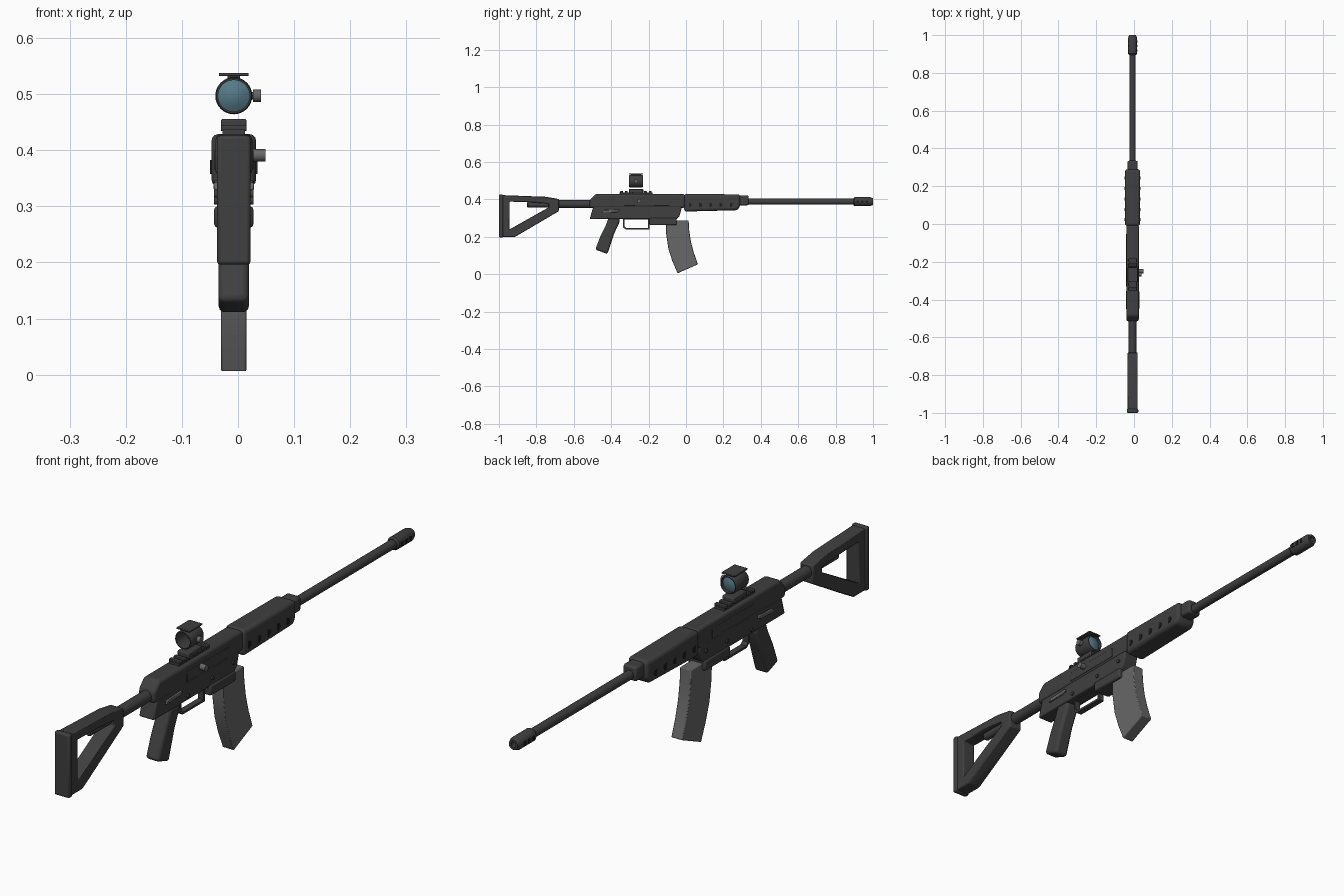
import bpy, bmesh, math

if "Cube" in bpy.data.objects:
    bpy.data.objects.remove(bpy.data.objects["Cube"])

CX = -0.0075  # centre plane of the body


def material(name, rgb):
    m = bpy.data.materials.new(name)
    m.diffuse_color = (*rgb, 1)
    m.use_nodes = True
    m.node_tree.nodes["Principled BSDF"].inputs["Base Color"].default_value = m.diffuse_color
    return m


DARK = material("dark gunmetal", (0.05, 0.05, 0.05))
BLACK = material("slot black", (0.014, 0.014, 0.014))
GREY = material("magazine grey", (0.135, 0.135, 0.14))
GLASS = material("lens blue", (0.09, 0.19, 0.245))


def finish(name, bm, mat, bevel=0.0, segments=2, angle=35):
    bmesh.ops.recalc_face_normals(bm, faces=bm.faces[:])
    me = bpy.data.meshes.new(name)
    bm.to_mesh(me)
    bm.free()
    me.materials.append(mat)
    ob = bpy.data.objects.new(name, me)
    bpy.context.collection.objects.link(ob)
    if bevel:
        b = ob.modifiers.new("Bevel", 'BEVEL')
        b.width, b.segments, b.limit_method = bevel, segments, 'ANGLE'
        b.angle_limit = math.radians(30)
    bpy.ops.object.select_all(action='DESELECT')
    ob.select_set(True)
    bpy.context.view_layer.objects.active = ob
    bpy.ops.object.shade_smooth_by_angle(angle=math.radians(angle))
    return ob


def prism(name, pts, width, mat=DARK, bevel=0.0, x=CX, segments=2):
    """Side outline of (y, z) points given thickness along x."""
    bm = bmesh.new()
    sides = [[bm.verts.new((x + s * width / 2, y, z)) for y, z in pts] for s in (-1, 1)]
    for s in sides:
        bm.faces.new(s)
    n = len(pts)
    for i in range(n):
        j = (i + 1) % n
        bm.faces.new((sides[0][i], sides[0][j], sides[1][j], sides[1][i]))
    return finish(name, bm, mat, bevel, segments)


def frame(name, outer, inner, width, mat=DARK, bevel=0.0):
    """Side outline with a matching hole, given thickness along x."""
    bm = bmesh.new()
    o, i = [[[bm.verts.new((CX + s * width / 2, y, z)) for y, z in p] for s in (-1, 1)]
            for p in (outer, inner)]
    n = len(outer)
    for a in range(n):
        b = (a + 1) % n
        for s in (0, 1):
            bm.faces.new((o[s][a], o[s][b], i[s][b], i[s][a]))
        for r in (o, i):
            bm.faces.new((r[0][a], r[0][b], r[1][b], r[1][a]))
    return finish(name, bm, mat, bevel)


def box(name, y0, y1, z0, z1, width, mat=DARK, bevel=0.0, x=CX):
    return prism(name, [(y0, z0), (y1, z0), (y1, z1), (y0, z1)], width, mat, bevel, x)


def lathe(name, profile, z, mat=DARK, n=24, closed=False):
    """Revolve (y, radius) points around an axis along y."""
    bm = bmesh.new()
    rings = [[bm.verts.new((CX + r * math.cos(2 * math.pi * k / n), y,
                            z + r * math.sin(2 * math.pi * k / n))) for k in range(n)]
             for y, r in profile]
    pairs = list(zip(rings, rings[1:]))
    if closed:
        pairs.append((rings[-1], rings[0]))
    else:
        bm.faces.new(rings[0])
        bm.faces.new(rings[-1])
    for a, b in pairs:
        for k in range(n):
            bm.faces.new((a[k], a[(k + 1) % n], b[(k + 1) % n], b[k]))
    return finish(name, bm, mat)


def pin(name, x0, x1, y, z, r, mat=DARK):
    """Short cylinder along x."""
    pts = [(y + r * math.cos(k * math.pi / 8), z + r * math.sin(k * math.pi / 8)) for k in range(16)]
    return prism(name, pts, x1 - x0, mat, 0, (x0 + x1) / 2)


# Stock: open frame, butt plate and buffer tube
frame("stock_frame",
      [(-0.985, 0.423), (-0.75, 0.414), (-0.68, 0.402), (-0.68, 0.337), (-0.915, 0.199), (-0.985, 0.199)],
      [(-0.944, 0.388), (-0.83, 0.385), (-0.735, 0.378), (-0.735, 0.357), (-0.925, 0.25), (-0.944, 0.24)],
      0.052, DARK, 0.004)
box("butt_plate", -1.0, -0.978, 0.196, 0.426, 0.06, DARK, 0.006)
lathe("buffer_tube", [(-0.72, 0.021), (-0.5, 0.021)], 0.375)
lathe("inner_tube", [(-0.85, 0.011), (-0.845, 0.015), (-0.7, 0.015)], 0.372)

# Receiver
prism("upper_receiver", [(-0.515, 0.355), (-0.515, 0.395), (-0.485, 0.428), (-0.005, 0.428), (-0.005, 0.355)],
      0.066, DARK, 0.01, segments=3)
prism("lower_receiver", [(-0.495, 0.365), (-0.515, 0.294), (-0.05, 0.294), (-0.035, 0.31), (-0.02, 0.365)],
      0.06, DARK, 0.005)
box("magazine_well", -0.195, -0.05, 0.262, 0.30, 0.07, DARK, 0.006)
box("bolt_cover", -0.33, -0.09, 0.365, 0.40, 0.07, DARK, 0.002)
pin("charging_handle", 0.02, 0.049, -0.25, 0.391, 0.011, GREY)
for s in (-1, 1):
    x = CX + s * 0.03
    prism("selector_lever", [(-0.45, 0.329), (-0.44, 0.342), (-0.36, 0.346), (-0.355, 0.338), (-0.37, 0.331)],
          0.012, GREY, 0.002, x)
    for y, z in ((-0.32, 0.31), (-0.18, 0.322), (-0.06, 0.332)):
        pin("receiver_pin", x - 0.005, x + 0.005, y, z, 0.007)

# Grip, trigger guard and magazine
prism("pistol_grip", [(-0.415, 0.30), (-0.355, 0.30), (-0.357, 0.275), (-0.385, 0.215), (-0.42, 0.108),
                      (-0.485, 0.132), (-0.457, 0.205), (-0.425, 0.27)], 0.054, DARK, 0.011, segments=3)
frame("trigger_guard", [(-0.337, 0.297), (-0.195, 0.297), (-0.195, 0.238), (-0.322, 0.238), (-0.337, 0.252)],
      [(-0.329, 0.292), (-0.203, 0.292), (-0.203, 0.246), (-0.318, 0.246), (-0.329, 0.256)], 0.022)
prism("magazine", [(-0.108, 0.288), (-0.106, 0.215), (-0.094, 0.135), (-0.073, 0.07), (-0.045, 0.005),
                   (0.064, 0.053), (0.042, 0.115), (0.026, 0.175), (0.017, 0.235), (0.014, 0.288)],
      0.045, GREY, 0.003)

# Handguard with slots on both sides
prism("handguard", [(-0.01, 0.335), (-0.01, 0.429), (0.29, 0.427), (0.29, 0.365), (0.275, 0.342)],
      0.08, DARK, 0.013, segments=3)
box("handguard_cap", 0.28, 0.335, 0.368, 0.421, 0.054, DARK, 0.008)
for s in (-1, 1):
    for k in range(5):
        y = 0.015 + 0.055 * k
        prism("handguard_slot", [(y, 0.358), (y + 0.011, 0.362), (y + 0.016, 0.372), (y + 0.011, 0.38), (y, 0.383)],
              0.006, BLACK, 0, CX + s * 0.0395)

# Barrel and muzzle brake
lathe("barrel", [(0.32, 0.0165), (0.92, 0.0165)], 0.388)
lathe("muzzle_brake", [(0.895, 0.019), (0.902, 0.024), (0.985, 0.024), (1.0, 0.018), (1.0, 0.010), (0.95, 0.010)], 0.388)
for y in (0.918, 0.942, 0.966):
    for s in (-1, 1):
        box("muzzle_port", y - 0.006, y + 0.006, 0.381, 0.395, 0.005, BLACK, 0, CX + s * 0.0225)

# Toothed sight rail
box("rail_base", -0.355, -0.18, 0.42, 0.437, 0.04)
for k in range(7):
    y = -0.352 + 0.0255 * k
    box("rail_tooth", y, y + 0.015, 0.434, 0.444, 0.046, DARK, 0.002)
box("sight_mount", -0.305, -0.228, 0.436, 0.456, 0.046, DARK, 0.004)

# Sight: hollow tube, glass, cover plate and side knob
lathe("sight_tube", [(-0.305, 0.031), (-0.300, 0.033), (-0.235, 0.033), (-0.230, 0.031),
                     (-0.230, 0.028), (-0.305, 0.028)], 0.497, DARK, 32, True)
lathe("sight_lens", [(-0.256, 0.006), (-0.252, 0.018), (-0.246, 0.0285), (-0.242, 0.0285), (-0.238, 0.018),
                     (-0.235, 0.006)], 0.497, GLASS, 32)
box("sight_cover", -0.305, -0.230, 0.532, 0.538, 0.053, DARK, 0.002)
box("sight_cover_foot", -0.295, -0.240, 0.526, 0.534, 0.022)
pin("sight_knob_stem", 0.022, 0.030, -0.267, 0.497, 0.007)
pin("sight_knob", 0.027, 0.041, -0.267, 0.497, 0.011, GREY)
